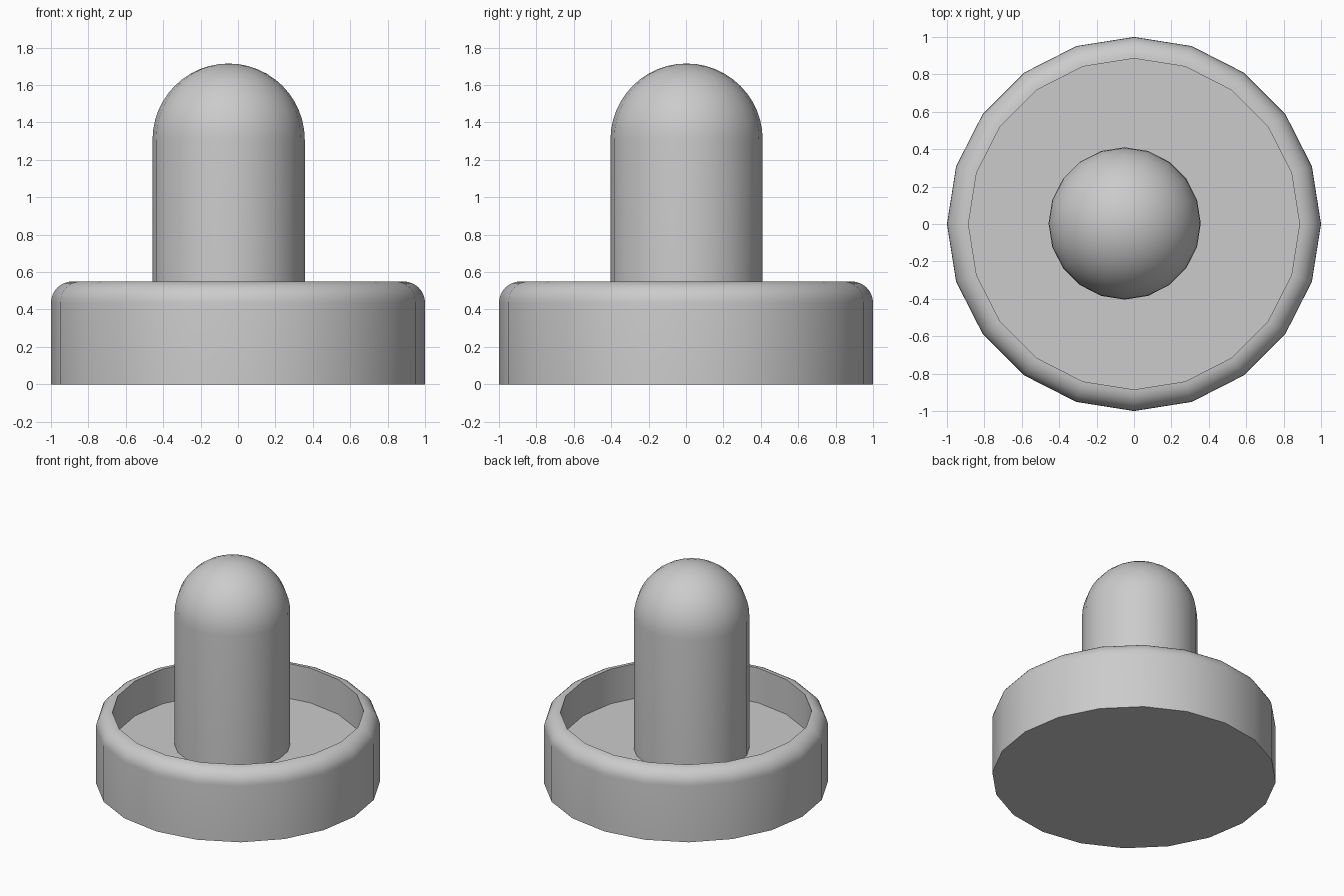
import bpy, bmesh, math

if "Cube" in bpy.data.objects:
    bpy.data.objects.remove(bpy.data.objects["Cube"])

SIDES = 20


def lathe(name, profile, centre=(0, 0, 0)):
    """Revolve an (r, z) profile round the z axis and smooth it by angle."""
    bm = bmesh.new()
    pts = [bm.verts.new((r, 0, z)) for r, z in profile]
    edges = [bm.edges.new(pair) for pair in zip(pts, pts[1:])]
    bmesh.ops.spin(bm, geom=pts + edges, cent=(0, 0, 0), axis=(0, 0, 1),
                   angle=math.tau, steps=SIDES, use_duplicate=False)
    bmesh.ops.remove_doubles(bm, verts=bm.verts[:], dist=1e-4)
    bmesh.ops.recalc_face_normals(bm, faces=bm.faces[:])
    mesh = bpy.data.meshes.new(name)
    bm.to_mesh(mesh)
    bm.free()
    obj = bpy.data.objects.new(name, mesh)
    obj.location = centre
    bpy.context.collection.objects.link(obj)
    bpy.ops.object.select_all(action='DESELECT')
    obj.select_set(True)
    bpy.context.view_layer.objects.active = obj
    bpy.ops.object.shade_smooth_by_angle(angle=math.radians(35))
    return obj


def arc(r0, z0, radius, steps):
    """Quarter arc from horizontal (outer side) up to vertical (top)."""
    angles = [math.pi / 2 * i / steps for i in range(steps + 1)]
    return [(r0 + radius * math.cos(a), z0 + radius * math.sin(a)) for a in angles]


# Dish-shaped base: flat bottom, rounded outer rim, recessed floor
FLOOR, TOP, INNER = 0.28, 0.55, 0.885
lip = 1 - INNER
lathe("base_dish", [(0, 0), (1, 0)] + arc(INNER, TOP - lip, lip, 8)
      + [(INNER, FLOOR), (0, FLOOR)])

# Upright handle with a domed top, slightly off centre
R, SHOULDER = 0.407, 1.308
lathe("handle", [(0, FLOOR), (R, FLOOR)] + arc(0, SHOULDER, R, 12), (-0.05, 0.003, 0))
